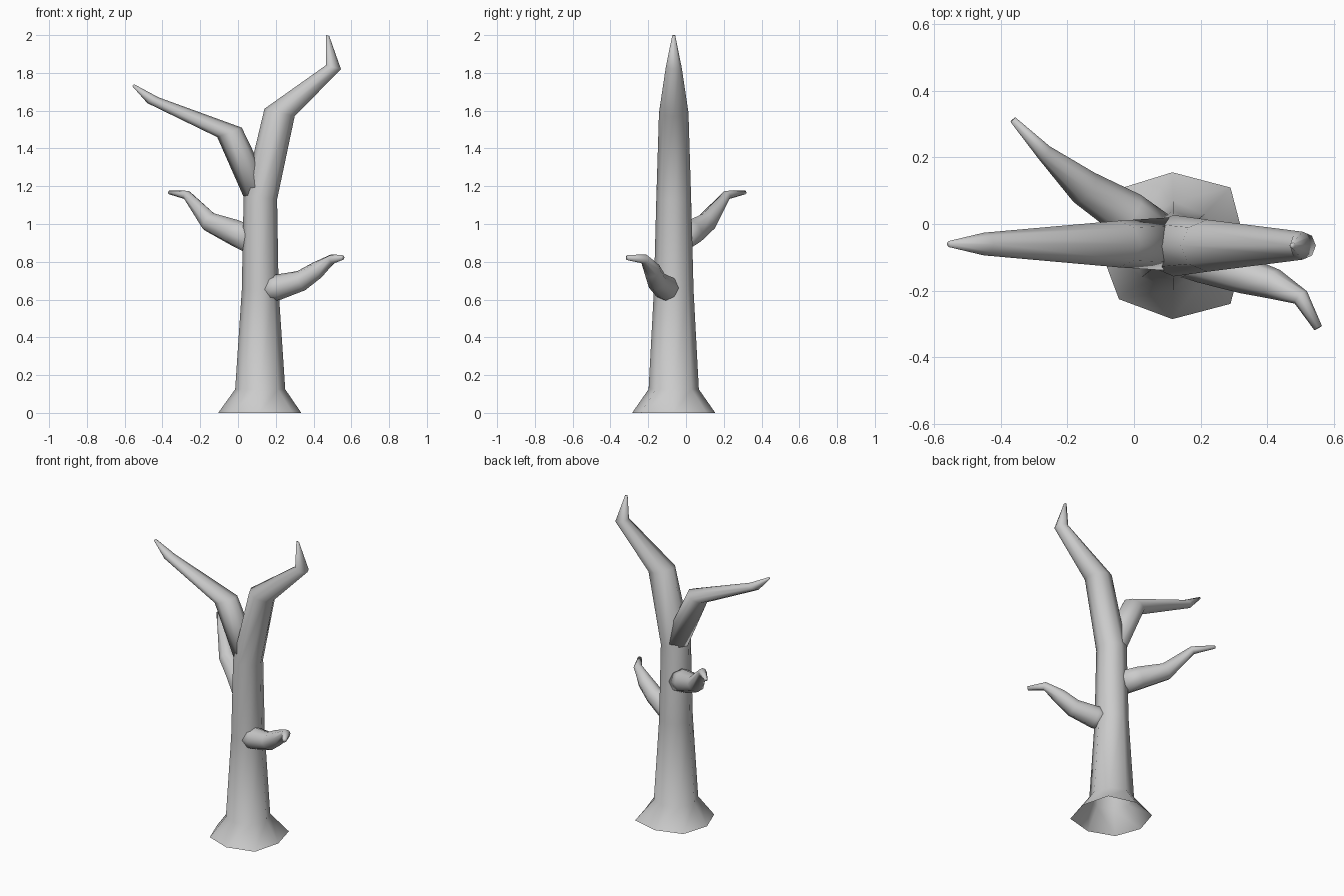
import bpy, bmesh, math
from mathutils import Vector

if "Cube" in bpy.data.objects:
    bpy.data.objects.remove(bpy.data.objects["Cube"])

SIDES = 8


def skin(name, rings, cap_start=True):
    """Skin a list of rings, each (centre, half_axis_a, half_axis_b, per-side scale)."""
    bm = bmesh.new()
    loops = []
    for c, a, b, scale in rings:
        loop = []
        for i in range(SIDES):
            t = 2 * math.pi * i / SIDES
            loop.append(bm.verts.new(c + (a * math.cos(t) + b * math.sin(t)) * scale[i]))
        loops.append(loop)
    for lo, hi in zip(loops, loops[1:]):
        for i in range(SIDES):
            j = (i + 1) % SIDES
            bm.faces.new((lo[i], lo[j], hi[j], hi[i]))
    if cap_start:
        bm.faces.new(loops[0][::-1])
    bm.faces.new(loops[-1])
    bmesh.ops.recalc_face_normals(bm, faces=bm.faces)
    mesh = bpy.data.meshes.new(name)
    bm.to_mesh(mesh)
    bm.free()
    mesh.shade_smooth()
    obj = bpy.data.objects.new(name, mesh)
    bpy.context.collection.objects.link(obj)
    return obj


def limb(name, y, sections, base_scale=None, cap_start=True):
    """Limb in the xz plane: sections are (left x, left z, right x, right z, half depth)."""
    rings = []
    for n, (xl, zl, xr, zr, d) in enumerate(sections):
        left, right = Vector((xl, y, zl)), Vector((xr, y, zr))
        scale = base_scale if base_scale and n == 0 else [1] * SIDES
        rings.append(((left + right) / 2, (right - left) / 2, Vector((0, d, 0)), scale))
    return skin(name, rings, cap_start)


def branch(name, path):
    """Free branch: path is (x, y, z, radius), rings follow the bends."""
    pts = [Vector(p[:3]) for p in path]
    rings = []
    for i, p in enumerate(path):
        tan = Vector()
        if i > 0:
            tan += (pts[i] - pts[i - 1]).normalized()
        if i < len(pts) - 1:
            tan += (pts[i + 1] - pts[i]).normalized()
        side = tan.cross(Vector((0, 0, 1))).normalized()
        up = side.cross(tan).normalized()
        rings.append((pts[i], side * p[3], up * p[3], [1] * SIDES))
    return skin(name, rings)


# Trunk with flared open root, running on into the right limb
limb("trunk", -0.065, [
    (-0.105, 0.0, 0.335, 0.0, 0.22),
    (-0.015, 0.125, 0.25, 0.125, 0.133),
    (0.02, 0.65, 0.215, 0.65, 0.105),
    (0.03, 1.15, 0.207, 1.13, 0.092),
    (0.14, 1.61, 0.30, 1.57, 0.078),
    (0.465, 1.84, 0.545, 1.82, 0.042),
    (0.467, 2.0, 0.483, 1.995, 0.008),
], base_scale=[1, 1.12, 1, 1.08, 1, 1.03, 1, 1.12], cap_start=False)

# Upper left limb of the fork
limb("left_limb", -0.06, [
    (0.04, 1.12, 0.18, 1.18, 0.08),
    (-0.11, 1.46, 0.02, 1.51, 0.07),
    (-0.48, 1.64, -0.42, 1.67, 0.034),
    (-0.56, 1.73, -0.55, 1.74, 0.009),
])

# Lower side branches
branch("back_branch", [
    (0.07, -0.04, 0.915, 0.075), (-0.02, 0.03, 0.955, 0.07),
    (-0.15, 0.11, 1.01, 0.054), (-0.27, 0.215, 1.153, 0.025),
    (-0.363, 0.313, 1.167, 0.010)])
branch("front_branch", [
    (0.14, -0.09, 0.65, 0.066), (0.21, -0.11, 0.665, 0.068),
    (0.335, -0.155, 0.70, 0.055), (0.42, -0.18, 0.757, 0.046),
    (0.50, -0.22, 0.815, 0.026), (0.552, -0.312, 0.822, 0.013)])
